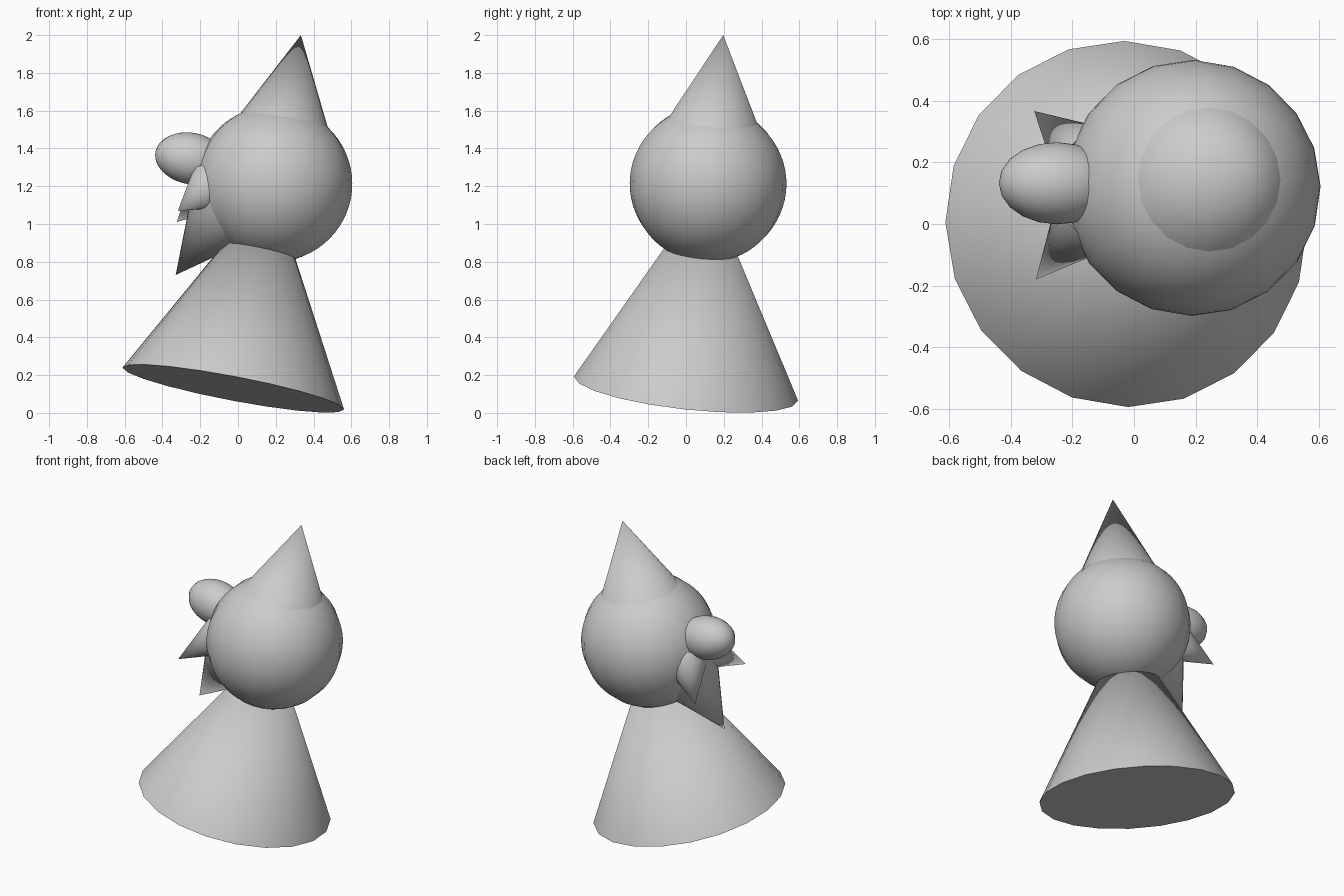
import bpy, math
from mathutils import Vector

if "Cube" in bpy.data.objects:
    bpy.data.objects.remove(bpy.data.objects["Cube"])

UP = Vector((0.19, 0.11, 1.0)).normalized()      # lean of the whole figure
LEAN = Vector((0, 0, 1)).rotation_difference(UP)
HEAD = Vector((0.19, 0.117, 1.213))


def finish(name, rot, angle=60):
    ob = bpy.context.object
    ob.name = name
    ob.rotation_mode = 'QUATERNION'
    ob.rotation_quaternion = rot
    bpy.ops.object.shade_smooth_by_angle(angle=math.radians(angle))
    return ob


def cone(name, tip, axis, length, radius):
    """Cone with its tip at a point and its base along the axis."""
    axis = Vector(axis).normalized()
    tip = Vector(tip)
    bpy.ops.mesh.primitive_cone_add(vertices=20, radius1=radius, radius2=0,
                                    depth=length, location=tip + axis * length / 2)
    return finish(name, Vector((0, 0, 1)).rotation_difference(-axis))


def ball(name, centre, radii):
    bpy.ops.mesh.primitive_uv_sphere_add(segments=20, ring_count=32, radius=1,
                                         location=centre)
    ob = finish(name, LEAN)
    ob.scale = radii
    return ob


# Robe: leaning cone whose tip is hidden in the head
base = Vector((-0.025, 0, 0.129))
cone("robe", base + UP * 1.10, -UP, 1.10, 0.597)

# Head and pointed hat
ball("head", HEAD, (0.415, 0.415, 0.415))
cone("hat", (0.333, 0.197, 2.0), -UP, 0.60, 0.304)

# Nose
ball("nose", (-0.25, 0.132, 1.347), (0.19, 0.133, 0.136))

# Moustache: two cones mirrored across the leaning middle plane
side = LEAN @ Vector((0, 1, 0))
tip = Vector((-0.318, -0.18, 1.07))
axis = Vector((1, 1.15, 0.75)).normalized()
cone("moustache_front", tip, axis, 0.29, 0.127)
tip2 = tip - 2 * (tip - HEAD).dot(side) * side
axis2 = axis - 2 * axis.dot(side) * side
cone("moustache_back", tip2, axis2, 0.29, 0.127)

# Beard
cone("beard", (-0.33, 0.063, 0.73), (0.62, 0.06, 0.79), 0.45, 0.23)
